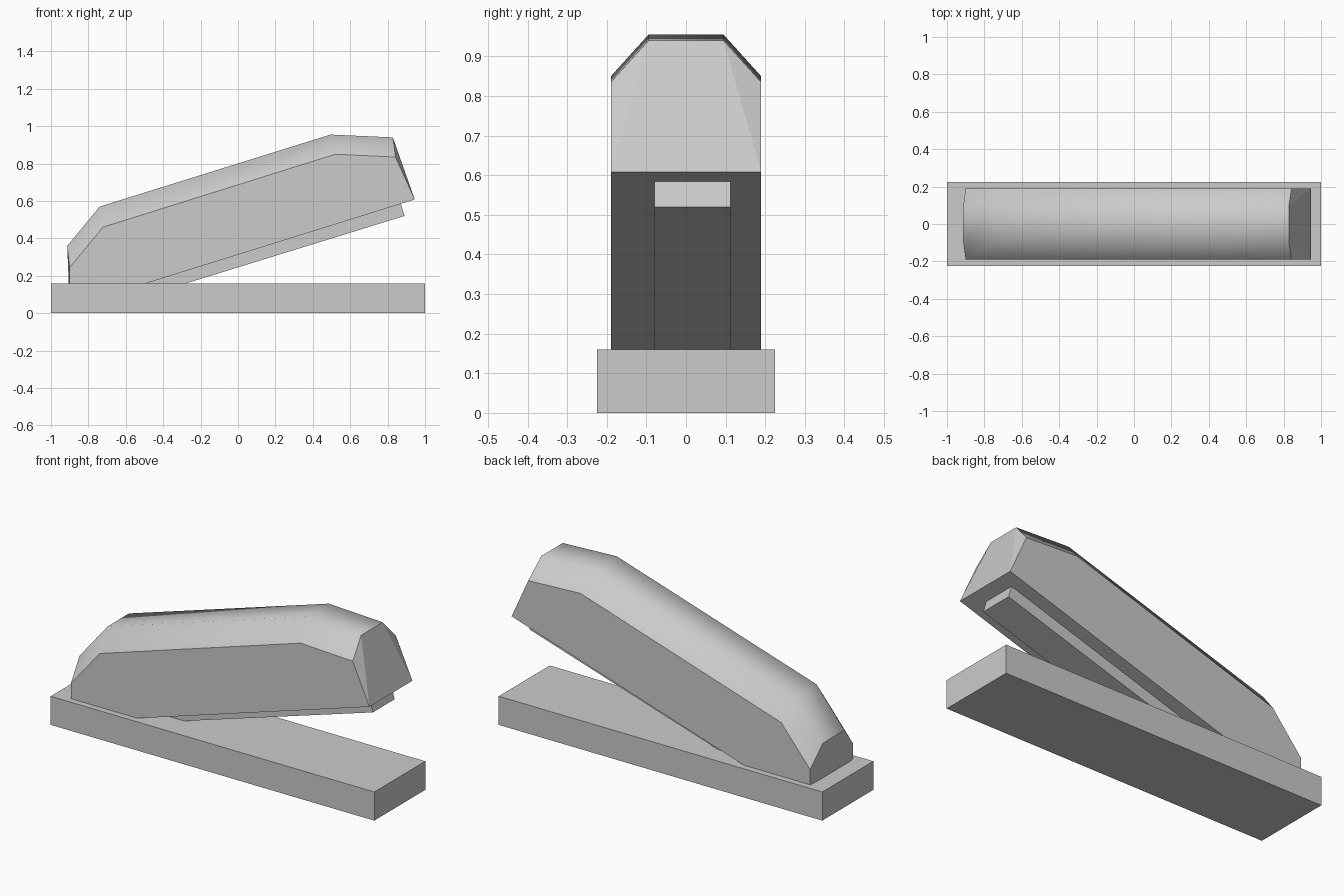
import bpy, bmesh

if "Cube" in bpy.data.objects:
    bpy.data.objects.remove(bpy.data.objects["Cube"])


def finish(name, bm):
    bmesh.ops.recalc_face_normals(bm, faces=bm.faces)
    mesh = bpy.data.meshes.new(name)
    bm.to_mesh(mesh)
    bm.free()
    obj = bpy.data.objects.new(name, mesh)
    bpy.context.collection.objects.link(obj)
    return obj


def prism(name, profile, y0, y1):
    """Extrude an x-z outline from y0 to y1."""
    bm = bmesh.new()
    face = bm.faces.new([bm.verts.new((x, y0, z)) for x, z in profile])
    ext = bmesh.ops.extrude_face_region(bm, geom=[face])["geom"]
    moved = [v for v in ext if isinstance(v, bmesh.types.BMVert)]
    bmesh.ops.translate(bm, verts=moved, vec=(0, y1 - y0, 0))
    return finish(name, bm)


# Flat base plate
prism("base", [(-1, 0), (1, 0), (1, 0.16), (-1, 0.16)], -0.225, 0.225)

# Staple magazine slung under the arm, its rear end sunk in the base
prism("magazine", [(-0.60, 0.06), (0.89, 0.52), (0.87, 0.587), (-0.62, 0.127)],
      -0.08, 0.112)

# Upper arm: side and ridge lines form a bevelled, smooth roof
side = [(-0.90, 0.245), (-0.722, 0.46), (0.52, 0.85), (0.842, 0.835)]
ridge = [(-0.913, 0.36), (-0.74, 0.57), (0.495, 0.955), (0.828, 0.94)]
bm = bmesh.new()
rows = [[bm.verts.new((p[0], y, p[1]))
         for p, y in ((s, -0.19), (r, -0.095), (r, 0.095), (s, 0.19))]
        for s, r in zip(side, ridge)]
back = [bm.verts.new((-0.90, y, 0.032)) for y in (-0.19, 0.19)]
front = [bm.verts.new((0.945, y, 0.608)) for y in (-0.19, 0.19)]

roof = []
for a, b in zip(rows, rows[1:]):
    for i in range(3):
        roof.append(bm.faces.new((a[i], b[i], b[i + 1], a[i + 1])))

# Side walls, underside, back and front ends
for end, i in ((0, 0), (1, 3)):
    bm.faces.new([row[i] for row in rows] + [front[end], back[end]])
bm.faces.new((back[0], front[0], front[1], back[1]))
for row, low in ((rows[0], back), (rows[-1], front)):
    bm.faces.new((row[0], row[1], low[0]))
    bm.faces.new((row[1], row[2], low[1], low[0]))
    bm.faces.new((row[2], row[3], low[1]))

# Smooth roof only, with sharp borders
for f in roof:
    f.smooth = True
for e in bm.edges:
    e.smooth = all(f.smooth for f in e.link_faces)
finish("upper_arm", bm)
